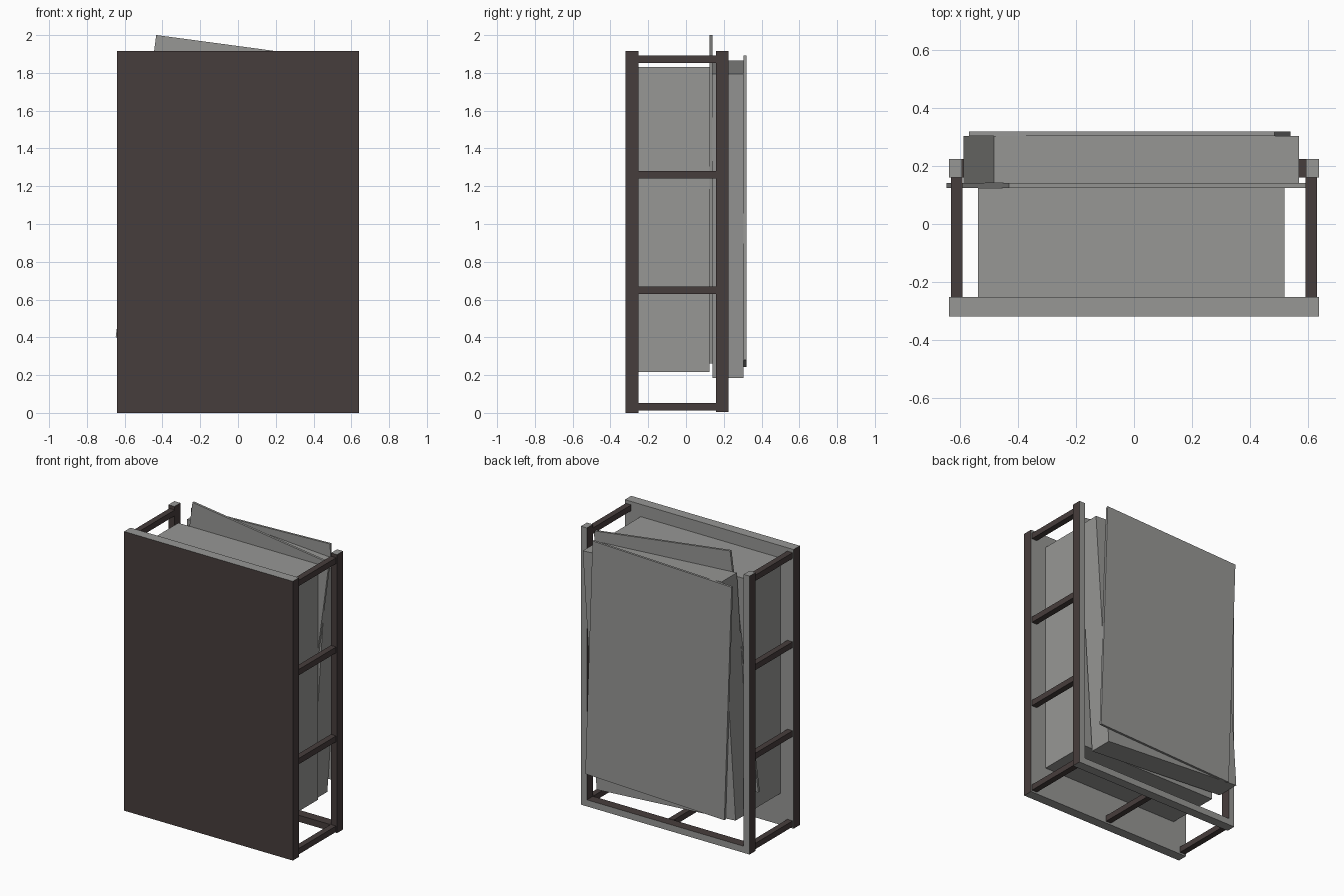
import bpy
import math

if "Cube" in bpy.data.objects:
    bpy.data.objects.remove(bpy.data.objects["Cube"])


def material(name, rgb):
    m = bpy.data.materials.new(name)
    m.diffuse_color = (*rgb, 1)
    m.use_nodes = True
    m.node_tree.nodes["Principled BSDF"].inputs["Base Color"].default_value = m.diffuse_color
    return m


DARK = material("dark brown", (0.062, 0.047, 0.045))
GREY = material("plain grey", (0.31, 0.31, 0.30))


def box(name, lo, hi, mats, grey_dirs=(), tilt=0):
    """Box from lo to hi; faces whose normal is in grey_dirs use the second material."""
    c = [(a + b) / 2 for a, b in zip(lo, hi)]
    bpy.ops.mesh.primitive_cube_add(size=1, location=c)
    o = bpy.context.object
    o.name = name
    for v in o.data.vertices:
        v.co = [v.co[i] * (hi[i] - lo[i]) for i in range(3)]
    o.rotation_euler.y = math.radians(tilt)
    for m in mats:
        o.data.materials.append(m)
    for p in o.data.polygons:
        n = tuple(round(k) for k in p.normal)
        if n in grey_dirs:
            p.material_index = 1
    return o


BACK, UP, DOWN = (0, 1, 0), (0, 0, 1), (0, 0, -1)
BOTH = (DARK, GREY)

# Front board
box("front_board", (-0.64, -0.32, 0), (0.64, -0.252, 1.915), BOTH, (BACK, UP, DOWN))

# Rear frame: two posts and a bottom rail
for side, s in (("left", -1), ("right", 1)):
    x = sorted((s * 0.595, s * 0.64))
    box(side + "_rear_post", (x[0], 0.16, 0.005), (x[1], 0.225, 1.915), BOTH, (BACK, UP, DOWN))
    # Crossbars joining the board and the post
    x = sorted((s * 0.592, s * 0.633))
    for i, z in enumerate((0.012, 0.63, 1.24, 1.852)):
        box(f"{side}_crossbar_{i + 1}", (x[0], -0.252, z), (x[1], 0.16, z + 0.04), (DARK,))
box("rear_bottom_rail", (-0.595, 0.16, 0.005), (0.595, 0.225, 0.05), BOTH, (BACK, DOWN))
box("middle_floor_bar", (-0.02, -0.252, 0.012), (0.02, 0.16, 0.052), (DARK,))


# Stacked boards behind the front, tilted about y
def board(name, cx, cz, w, h, y0, y1, tilt):
    box(name, (cx - w / 2, y0, cz - h / 2), (cx + w / 2, y1, cz + h / 2), (GREY,), tilt=tilt)


board("inner_block", -0.01, 1.023, 1.06, 1.615, -0.252, 0.125, 0)
board("thin_inner_board", -0.0225, 1.131, 1.045, 1.614, 0.125, 0.141, 7.65)
board("thick_board", -0.01, 1.025, 1.057, 1.613, 0.141, 0.305, 3.75)
board("thin_rear_board", -0.015, 1.0675, 1.056, 1.613, 0.305, 0.32, -1.95)
